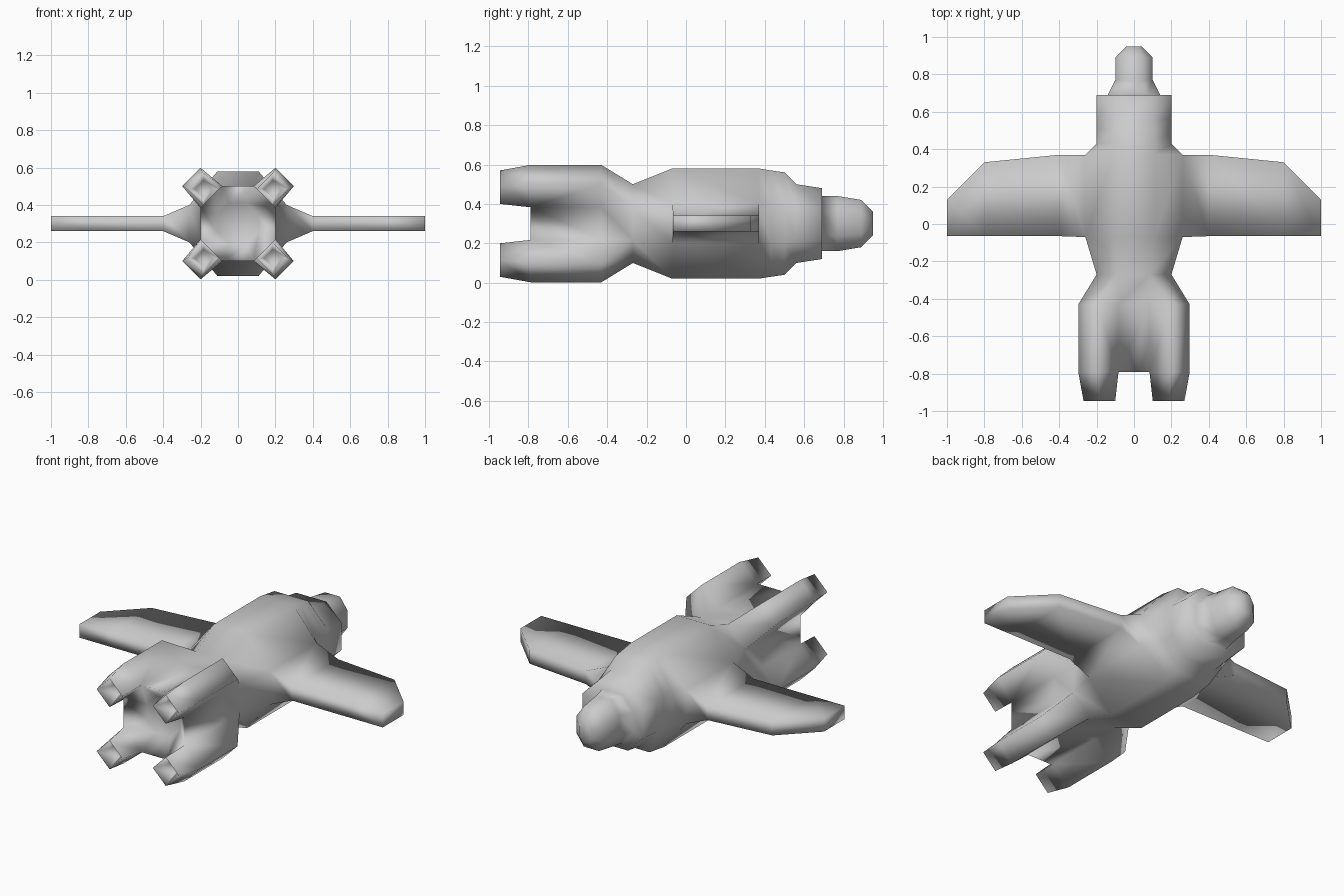
import bpy
import bmesh
from mathutils import Vector

cube = bpy.data.objects.get("Cube")
if cube:
    bpy.data.objects.remove(cube, do_unlink=True)

MID_Z = 0.3
bm = bmesh.new()


def octagon(y, rx, rz, hx, hz):
    """Eight-sided cross-section: half sizes rx, rz and half edge lengths hx, hz."""
    quarter = [(hx, rz), (rx, hz)]
    right = quarter + [(x, -z) for x, z in reversed(quarter)]
    points = right + [(-x, z) for x, z in reversed(right)]
    return [bm.verts.new((x, y, z)) for x, z in points]


def bridge(a, b, skip=()):
    """Join two closed loops with quads, leaving out the listed sides."""
    n = len(a)
    for i in range(n):
        if i not in skip:
            j = (i + 1) % n
            bm.faces.new((a[i], a[j], b[j], b[i]))


CHAMFERS = (0, 2, 4, 6)
SIDES = (1, 5)

# Hull cross-sections from the intake to the tail cone
sections = [
    (-0.70, 0.11, 0.11, 0.046, 0.046),   # intake floor
    (-0.79, 0.20, 0.20, 0.083, 0.083),   # intake rim
    (-0.43, 0.20, 0.20, 0.083, 0.083),
    (-0.27, 0.20, 0.20, 0.083, 0.083),   # waist
    (-0.07, 0.26, 0.28, 0.11, 0.10),     # wing root start
    (0.37, 0.26, 0.28, 0.11, 0.10),      # wing root end
    (0.43, 0.20, 0.27, 0.11, 0.10),
    (0.50, 0.20, 0.26, 0.11, 0.10),
    (0.56, 0.20, 0.20, 0.10, 0.09),
    (0.69, 0.20, 0.18, 0.10, 0.08),      # shoulder
    (0.69, 0.14, 0.14, 0.07, 0.06),      # tail cone base
    (0.77, 0.10, 0.14, 0.05, 0.06),
    (0.89, 0.10, 0.12, 0.05, 0.05),
    (0.95, 0.04, 0.06, 0.02, 0.025),
]
rings = [octagon(*s) for s in sections]
open_sides = {1: CHAMFERS, 2: CHAMFERS, 4: SIDES}
for k in range(len(rings) - 1):
    bridge(rings[k], rings[k + 1], open_sides.get(k, ()))
bm.faces.new(rings[0])
bm.faces.new(rings[-1])

# Wings grow out of the open hull sides
for i in SIDES:
    front, back = rings[4], rings[5]
    loop = [front[i], front[i + 1], back[i + 1], back[i]]
    side = 1 if front[i].co.x > 0 else -1
    up = 1 if front[i].co.z > 0 else -1
    for x, y_back in ((0.4, 0.37), (0.8, 0.33), (1.0, 0.13)):
        h = 0.04 * up
        corners = [(-0.065, h), (-0.065, -h), (y_back, -h), (y_back, h)]
        new = [bm.verts.new((side * x, y, z)) for y, z in corners]
        bridge(loop, new)
        loop = new
    bm.faces.new(loop)


def corner(v, y, small, large):
    """New vertex in the same quadrant as v, keeping v's longer axis longer."""
    x, z = (small, large) if abs(v.co.x) < abs(v.co.z) else (large, small)
    return bm.verts.new((x if v.co.x > 0 else -x, y, z if v.co.z > 0 else -z))


# Four diagonal engine prongs on the open hull chamfers
for i in CHAMFERS:
    a, b = rings[1][i], rings[1][i + 1]
    a_mid, b_mid = rings[2][i], rings[2][i + 1]
    a_end, b_end = rings[3][i], rings[3][i + 1]
    a_out, b_out = (corner(v, -0.79, 0.2, 0.298) for v in (a, b))
    a_top, b_top = (corner(v, -0.43, 0.2, 0.298) for v in (a, b))
    for face in ((a_out, b_out, b_top, a_top), (a_top, b_top, b_end, a_end),
                 (a, a_out, a_top, a_mid), (b, b_mid, b_top, b_out),
                 (a_mid, a_top, a_end), (b_mid, b_end, b_top)):
        bm.faces.new(face)
    # tapered muzzle with a sunken square nozzle
    tip = [corner(a, -0.945, 0.1, 0.185), corner(b, -0.945, 0.1, 0.185),
           corner(b, -0.945, 0.185, 0.27), corner(a, -0.945, 0.185, 0.27)]
    bridge([a, b, b_out, a_out], tip)
    centre = sum((v.co for v in tip), Vector()) / len(tip)
    sink = Vector((0, 0.08, 0))
    floor = [bm.verts.new(centre + (v.co - centre) * 0.55 + sink) for v in tip]
    bridge(tip, floor)
    bm.faces.new(floor)

bmesh.ops.recalc_face_normals(bm, faces=bm.faces[:])
bmesh.ops.translate(bm, verts=bm.verts[:], vec=(0, 0, MID_Z))
for f in bm.faces:
    f.smooth = True

mesh = bpy.data.meshes.new("spacecraft_hull")
bm.to_mesh(mesh)
bm.free()
hull = bpy.data.objects.new("spacecraft_hull", mesh)
bpy.context.collection.objects.link(hull)

# Plain grey finish
grey = bpy.data.materials.new("light_grey")
grey.use_nodes = True
colour = (0.6, 0.6, 0.6, 1)
grey.diffuse_color = colour
grey.node_tree.nodes["Principled BSDF"].inputs["Base Color"].default_value = colour
mesh.materials.append(grey)
